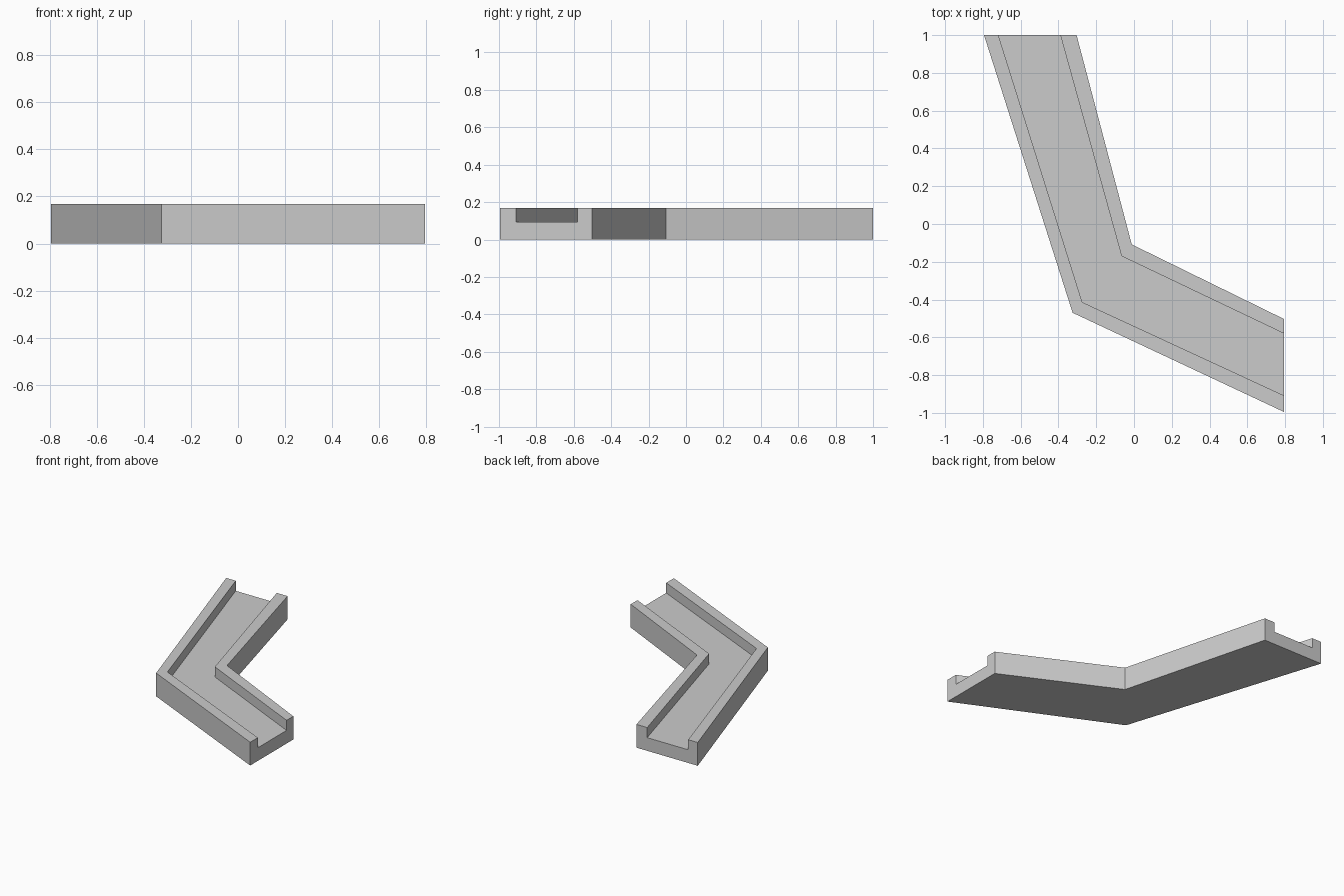
import bpy, bmesh

if "Cube" in bpy.data.objects:
    bpy.data.objects.remove(bpy.data.objects["Cube"])

TOP, FLOOR = 0.168, 0.095

# plan points across the channel at each station: outer edge, outer lip, inner lip, inner edge
stations = [
    [(-0.794, 1.0), (-0.718, 1.0), (-0.39, 1.0), (-0.304, 1.0)],
    [(-0.325, -0.47), (-0.274, -0.414), (-0.066, -0.17), (-0.012, -0.108)],
    [(0.794, -0.995), (0.794, -0.908), (0.794, -0.58), (0.794, -0.503)],
]


def section(row):
    """U-shaped cross-section as a closed loop of 8 points."""
    a, b, c, d = row
    return [(*a, 0), (*a, TOP), (*b, TOP), (*b, FLOOR),
            (*c, FLOOR), (*c, TOP), (*d, TOP), (*d, 0)]


# bent open channel, lofted through the three sections
bm = bmesh.new()
loops = [[bm.verts.new(p) for p in section(r)] for r in stations]
for l0, l1 in zip(loops, loops[1:]):
    for i in range(8):
        j = (i + 1) % 8
        bm.faces.new((l0[i], l0[j], l1[j], l1[i]))

# open U-shaped ends
bm.faces.new(loops[0])
bm.faces.new(loops[-1])
bmesh.ops.recalc_face_normals(bm, faces=bm.faces)

mesh = bpy.data.meshes.new("bent_channel")
bm.to_mesh(mesh)
bm.free()
obj = bpy.data.objects.new("bent_channel", mesh)
bpy.context.collection.objects.link(obj)
